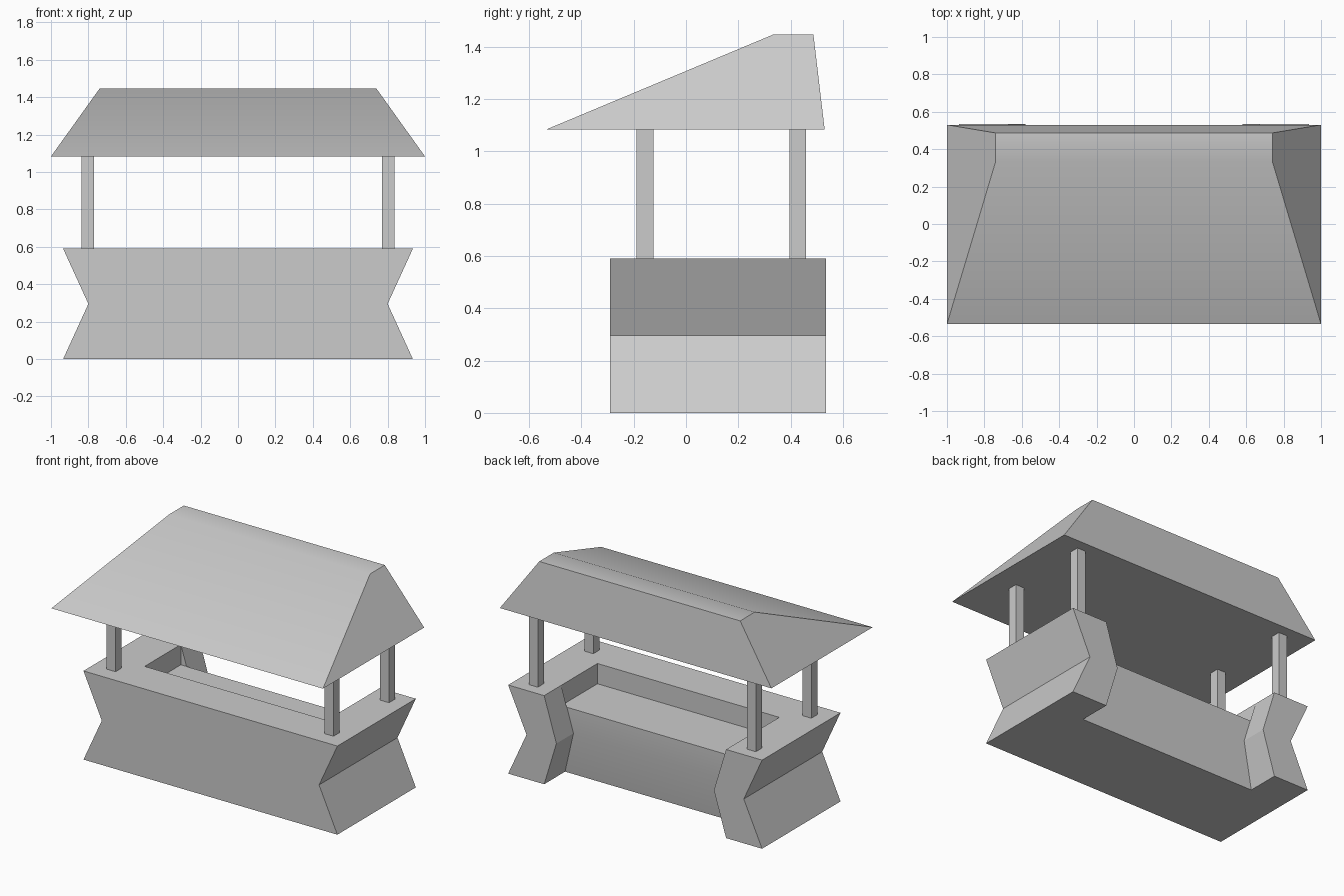
import bpy
import bmesh

if "Cube" in bpy.data.objects:
    bpy.data.objects.remove(bpy.data.objects["Cube"])


def stack(name, levels):
    """Closed solid from rectangles (z, x0, x1, y0, y1) listed bottom to top."""
    bm = bmesh.new()
    rings = [[bm.verts.new((x, y, z)) for x, y in ((x0, y0), (x1, y0), (x1, y1), (x0, y1))]
             for z, x0, x1, y0, y1 in levels]
    for a, b in zip(rings, rings[1:]):
        for i in range(4):
            j = (i + 1) % 4
            bm.faces.new((a[i], a[j], b[j], b[i]))
    bm.faces.new(rings[0][::-1])
    bm.faces.new(rings[-1])
    mesh = bpy.data.meshes.new(name)
    bm.to_mesh(mesh)
    bm.free()
    obj = bpy.data.objects.new(name, mesh)
    bpy.context.collection.objects.link(obj)
    return obj


def activate(obj):
    bpy.ops.object.select_all(action='DESELECT')
    obj.select_set(True)
    bpy.context.view_layer.objects.active = obj


def cut(obj, cutter):
    mod = obj.modifiers.new("cut", 'BOOLEAN')
    mod.operation = 'DIFFERENCE'
    mod.solver = 'EXACT'
    mod.object = cutter
    activate(obj)
    bpy.ops.object.modifier_apply(modifier=mod.name)
    bpy.data.objects.remove(cutter)


def smooth(obj):
    activate(obj)
    bpy.ops.object.shade_smooth_by_angle(angle=0.52)


# Counter: waisted block, open at the back between two waisted arms
counter = stack("counter", [(z, -x, x, -0.29, 0.535)
                            for z, x in ((0, 0.935), (0.295, 0.80), (0.59, 0.935))])
cut(counter, stack("back_cutter", [
    (z, -x, x, y, 0.7) for z, x, y in ((-0.05, 0.67, 0.315), (0, 0.67, 0.315),
                                       (0.295, 0.58, 0.355), (0.59, 0.67, 0.355),
                                       (0.65, 0.67, 0.355))]))
# Sunken work shelf behind the front wall
cut(counter, stack("shelf_cutter", [(z, -0.67, 0.67, -0.025, 0.356) for z in (0.455, 0.7)]))
smooth(counter)

# Four square posts
for side, sx in (("left", -1), ("right", 1)):
    for end, y in (("front", -0.157), ("back", 0.427)):
        x = sx * 0.803
        stack(f"{end}_{side}_post", [(z, x - 0.033, x + 0.033, y - 0.032, y + 0.032)
                                     for z in (0.59, 1.083)])

# Lopsided hipped roof
smooth(stack("roof", [(1.083, -1, 1, -0.535, 0.53), (1.446, -0.74, 0.74, 0.333, 0.487)]))
